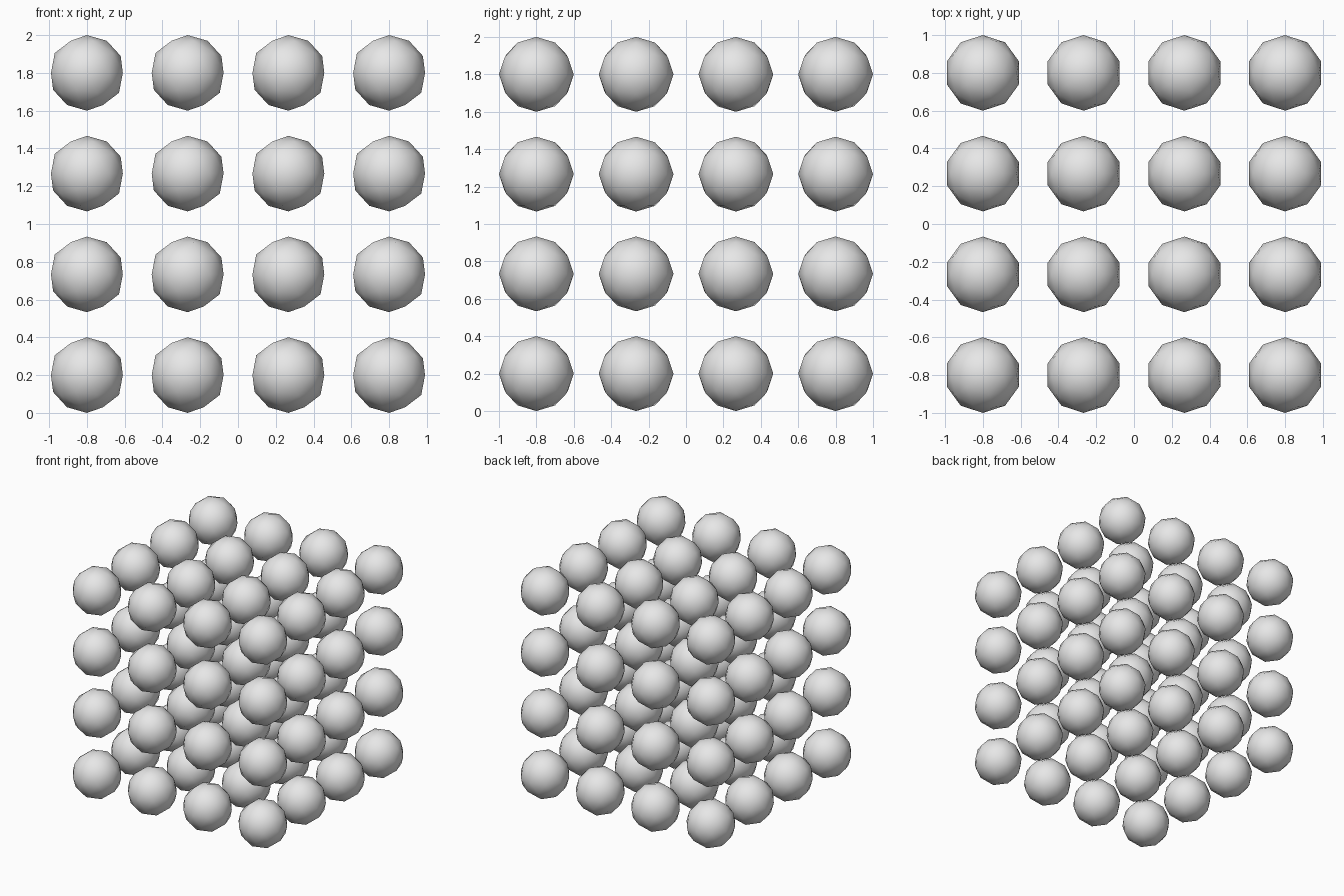
import bpy

# Remove the default cube if present
cube = bpy.data.objects.get("Cube")
if cube:
    bpy.data.objects.remove(cube, do_unlink=True)

RADIUS = 0.2
COUNT = 4
SPACING = (2 - 2 * RADIUS) / (COUNT - 1)

# Plain light grey material
grey = bpy.data.materials.new("light_grey")
grey.use_nodes = True
colour = (0.8, 0.8, 0.8, 1)
grey.diffuse_color = colour
grey.node_tree.nodes["Principled BSDF"].inputs["Base Color"].default_value = colour

# One low-poly, smooth-shaded ball to share
bpy.ops.mesh.primitive_ico_sphere_add(subdivisions=2, radius=RADIUS, location=(0, 0, 0))
first = bpy.context.object
bpy.ops.object.shade_smooth()
ball_mesh = first.data
ball_mesh.name = "ball"
ball_mesh.materials.append(grey)
bpy.data.objects.remove(first, do_unlink=True)

# Cubic lattice of balls
offset = -1 + RADIUS
for layer in range(COUNT):
    for row in range(COUNT):
        for col in range(COUNT):
            ball = bpy.data.objects.new(f"ball_layer{layer}_row{row}_column{col}", ball_mesh)
            ball.location = (offset + col * SPACING,
                             offset + row * SPACING,
                             RADIUS + layer * SPACING)
            bpy.context.collection.objects.link(ball)
